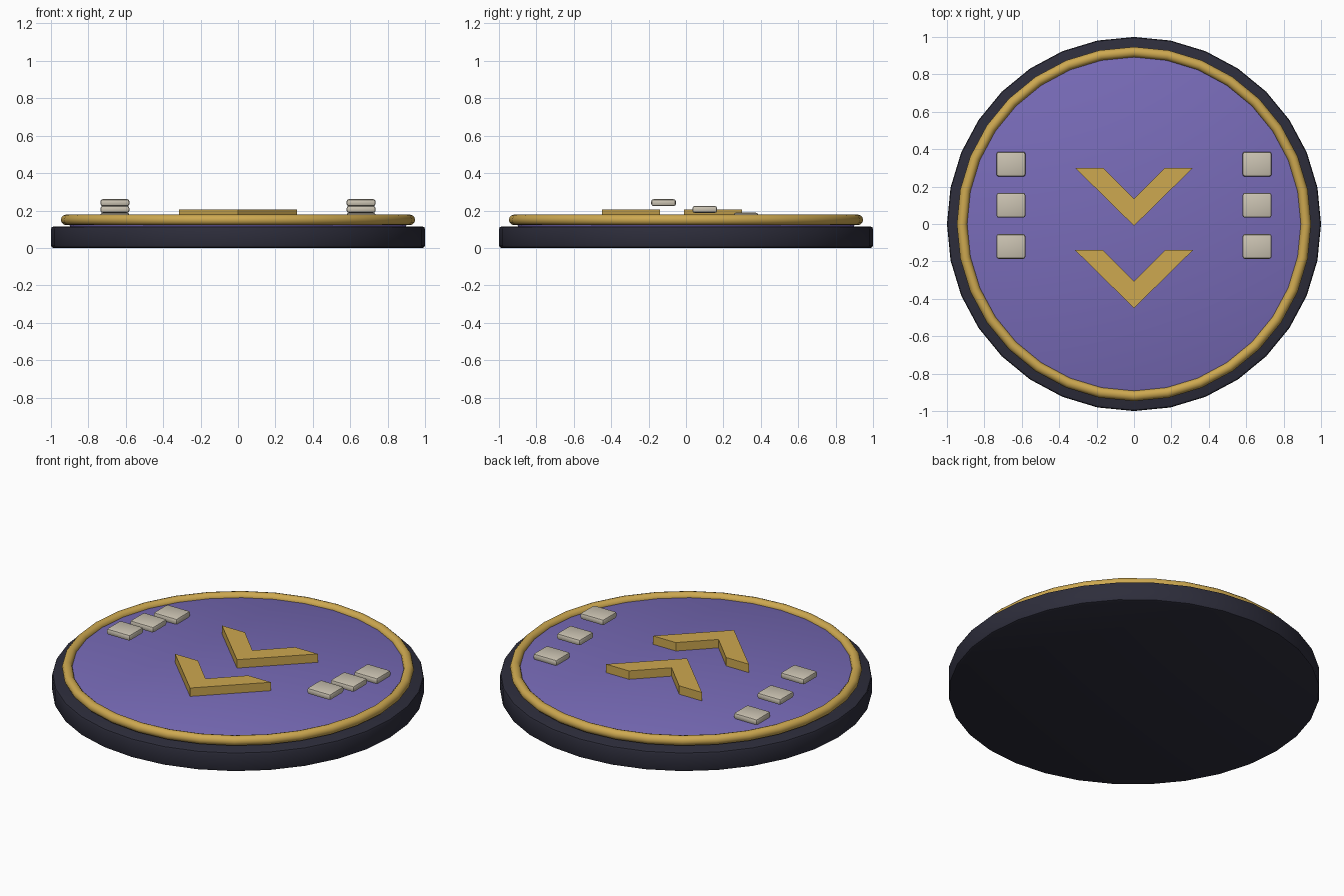
import bpy, bmesh, math

cube = bpy.data.objects.get("Cube")
if cube:
    bpy.data.objects.remove(cube, do_unlink=True)


def material(name, rgb):
    # sRGB bytes to linear
    lin = [((c / 255 + 0.055) / 1.055) ** 2.4 for c in rgb]
    m = bpy.data.materials.new(name)
    m.use_nodes = True
    m.diffuse_color = (*lin, 1)
    m.node_tree.nodes["Principled BSDF"].inputs["Base Color"].default_value = (*lin, 1)
    return m


DARK = material("dark slate", (45, 45, 59))
GOLD = material("gold", (205, 168, 80))
PURPLE = material("purple", (120, 107, 184))
STONE = material("pale stone", (203, 195, 178))


def finish(obj, name, mat, bevel=0):
    obj.name = name
    obj.data.materials.append(mat)
    if bevel:
        mod = obj.modifiers.new("Bevel", "BEVEL")
        mod.width, mod.segments = bevel, 2
        mod.limit_method, mod.angle_limit = "ANGLE", math.radians(40)
    bpy.ops.object.select_all(action="DESELECT")
    obj.select_set(True)
    bpy.context.view_layer.objects.active = obj
    if bevel:
        bpy.ops.object.modifier_apply(modifier="Bevel")
    bpy.ops.object.shade_smooth_by_angle(angle=math.radians(40))


def disc(name, radius, z0, z1, mat, bevel):
    bpy.ops.mesh.primitive_cylinder_add(vertices=32, radius=radius, depth=z1 - z0,
                                        location=(0, 0, (z0 + z1) / 2))
    finish(bpy.context.object, name, mat, bevel)


def chevron(name, y, z0, z1):
    # V outline, pointing to the front, extruded upward
    half, arm, inner, top = 0.315, 0.165, 0.145, 0.31
    outline = [(0, 0), (half, top), (arm, top), (0, inner), (-arm, top), (-half, top)]
    bm = bmesh.new()
    face = bm.faces.new([bm.verts.new((px, py + y, z0)) for px, py in outline])
    ext = bmesh.ops.extrude_face_region(bm, geom=[face])
    bmesh.ops.translate(bm, vec=(0, 0, z1 - z0),
                        verts=[g for g in ext["geom"] if isinstance(g, bmesh.types.BMVert)])
    bmesh.ops.recalc_face_normals(bm, faces=bm.faces)
    mesh = bpy.data.meshes.new(name)
    bm.to_mesh(mesh)
    bm.free()
    obj = bpy.data.objects.new(name, mesh)
    bpy.context.collection.objects.link(obj)
    finish(obj, name, GOLD)


# Round base and coloured panel
disc("base", 1.0, 0, 0.115, DARK, 0.014)
disc("panel", 0.9, 0.11, 0.155, PURPLE, 0.012)

# Gold rim
bpy.ops.mesh.primitive_torus_add(major_segments=32, minor_segments=12, major_radius=0.919,
                                 minor_radius=0.028, location=(0, 0, 0.15))
finish(bpy.context.object, "rim", GOLD)

# Two chevrons
chevron("rear_chevron", -0.01, 0.15, 0.205)
chevron("front_chevron", -0.45, 0.15, 0.205)

# Three stepped tiles on each side, rising toward the front
for side, sign in (("left", 1), ("right", -1)):
    for i in range(3):
        bpy.ops.mesh.primitive_cube_add(size=1, location=(sign * 0.658, 0.32 - 0.22 * i,
                                                          0.17 + 0.036 * i))
        tile = bpy.context.object
        tile.scale = (0.155, 0.132, 0.037)
        bpy.ops.object.transform_apply(location=False, rotation=False, scale=True)
        finish(tile, f"{side}_tile_{i + 1}", STONE, 0.012)
